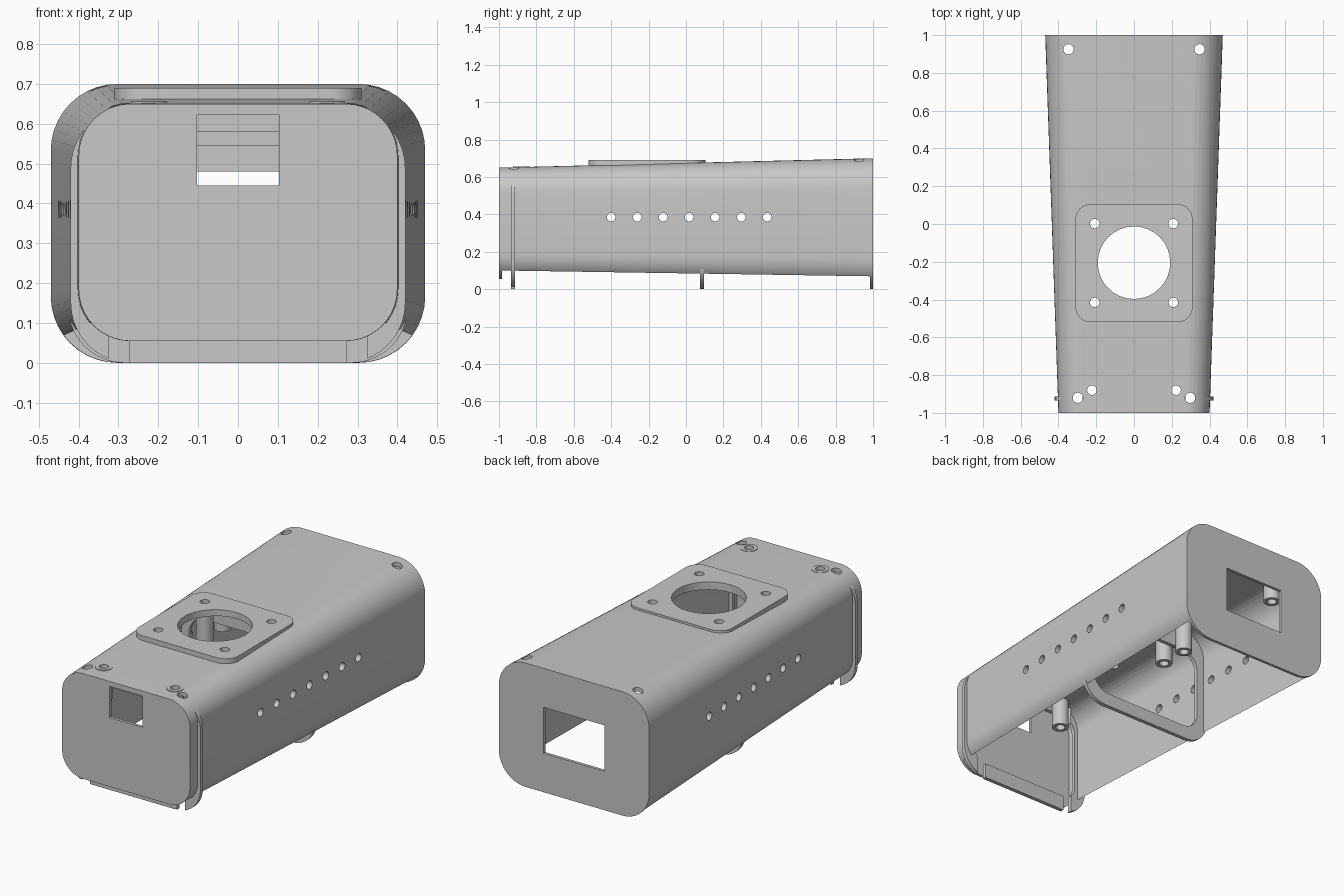
import bpy, bmesh, math
from mathutils import Matrix

cube = bpy.data.objects.get("Cube")
if cube:
    bpy.data.objects.remove(cube, do_unlink=True)

grey = bpy.data.materials.new("mid_grey")
grey.use_nodes = True
colour = (0.58, 0.58, 0.58, 1)
grey.diffuse_color = colour
grey.node_tree.nodes["Principled BSDF"].inputs["Base Color"].default_value = colour


def add(name, bm):
    bmesh.ops.recalc_face_normals(bm, faces=bm.faces)
    mesh = bpy.data.meshes.new(name)
    bm.to_mesh(mesh)
    bm.free()
    mesh.materials.append(grey)
    ob = bpy.data.objects.new(name, mesh)
    bpy.context.collection.objects.link(ob)
    return ob


def rounded(hw, lo, hi, r, n=10):
    """Rounded rectangle outline, centred on the first axis."""
    pts = []
    corners = [(hw - r, hi - r), (r - hw, hi - r), (r - hw, lo + r), (hw - r, lo + r)]
    for q, (cx, cz) in enumerate(corners):
        for i in range(n + 1):
            a = (q + i / n) * math.pi / 2
            pts.append((cx + r * math.cos(a), cz + r * math.sin(a)))
    return pts


def loft(name, ring_a, ring_b):
    bm = bmesh.new()
    a = [bm.verts.new(p) for p in ring_a]
    b = [bm.verts.new(p) for p in ring_b]
    bm.faces.new(a)
    bm.faces.new(b)
    for i in range(len(a)):
        j = (i + 1) % len(a)
        bm.faces.new((a[i], a[j], b[j], b[i]))
    return add(name, bm)


def slab_y(name, shape, y0, y1):
    return loft(name, [(x, y0, z) for x, z in shape], [(x, y1, z) for x, z in shape])


def box(name, x0, x1, y0, y1, z0, z1):
    return slab_y(name, [(x0, z0), (x1, z0), (x1, z1), (x0, z1)], y0, y1)


def cylinder(name, x, y, z0, z1, r):
    bm = bmesh.new()
    bmesh.ops.create_cone(bm, cap_ends=True, segments=32, radius1=r, radius2=r, depth=z1 - z0,
                          matrix=Matrix.Translation((x, y, (z0 + z1) / 2)))
    return add(name, bm)


def cut(target, cutters):
    """Subtract each cutter and remove it."""
    for c in cutters:
        mod = target.modifiers.new("cut", "BOOLEAN")
        mod.object = c
        mod.operation = "DIFFERENCE"
        mod.solver = "EXACT"
        bpy.context.view_layer.objects.active = target
        bpy.ops.object.modifier_apply(modifier=mod.name)
        bpy.data.objects.remove(c, do_unlink=True)


def section(y, side=0, roof=0, drop=0):
    """Cross-section of the tapering housing at depth y, inset and extended downwards."""
    t = (y + 1) / 2
    shape = rounded(0.40 + 0.07 * t - side, 0.055 * (1 - t) - drop,
                    0.65 + 0.05 * t - roof, 0.13 + 0.037 * t - roof)
    return [(x, y, z) for x, z in shape]


parts = []

# Tapered housing with closed ends; its straight-walled cavity opens through the underside
housing = loft("housing", section(-1), section(1))
end, walls = 0.983, (0.032, 0.02, 0.3)
cut(housing, [loft("cavity", section(-end, *walls), section(end, *walls)),
              box("front_window", -0.103, 0.103, -1.1, -0.9, 0.445, 0.622),
              box("back_window", -0.19, 0.19, 0.9, 1.1, 0.22, 0.48)])
parts.append(housing)

# Row of vent holes through both sides
for i in range(7):
    vent = cylinder("vent_cutter", 0, 0, -1, 1, 0.023)
    vent.data.transform(Matrix.Translation((0, -0.4 + 0.139 * i, 0.385))
                        @ Matrix.Rotation(math.pi / 2, 4, "Y"))
    cut(housing, [vent])

# Raised mounting plate on the roof
outline = rounded(0.31, -0.52, 0.105, 0.08)
plate = loft("roof_plate", [(x, y, 0.655) for x, y in outline],
             [(x, y, 0.69) for x, y in outline])
parts.append(plate)
for target in (housing, plate):
    cut(target, [cylinder("port_cutter", 0, -0.205, 0.5, 0.9, 0.192)])
    for x in (-0.208, 0.208):
        for y in (0.002, -0.415):
            cut(target, [cylinder("bolt_cutter", x, y, 0.5, 0.9, 0.025)])

# Closed hoop around the middle of the cavity
hoop = slab_y("middle_hoop", rounded(0.426, 0, 0.672, 0.14), 0.075, 0.097)
cut(hoop, [slab_y("hoop_cutter", rounded(0.36, 0.075, 0.545, 0.10), 0, 0.2)])
parts.append(hoop)

# Front hoop, with a gap towards each end of its bottom edge
front_hoop = slab_y("front_hoop", rounded(0.42, 0, 0.64, 0.15), -0.935, -0.913)
cut(front_hoop, [slab_y("front_hoop_cutter", rounded(0.35, 0.085, 0.58, 0.08), -1, -0.8)])
for x in (-0.298, 0.298):
    cut(front_hoop, [box("gap_cutter", x - 0.026, x + 0.026, -1, -0.8, -0.1, 0.2)])
parts.append(front_hoop)

# Corner screw holes, and hollow posts hanging from the roof
for side, label in ((1, "left"), (-1, "right")):
    for x, y in ((0.347, 0.925), (0.297, -0.92), (0.223, -0.88)):
        for target in (housing, front_hoop):
            cut(target, [cylinder("screw_cutter", side * x, y, 0.45, 0.9, 0.027)])
    for name, x, y, top, through in (("front_post", 0.223, -0.88, 0.656, True),
                                     ("middle_post", 0.208, 0.002, 0.668, True),
                                     ("rear_middle_post", 0.21, 0.165, 0.674, False),
                                     ("back_post", 0.225, 0.88, 0.692, False)):
        post = cylinder(f"{label}_{name}", side * x, y, 0.477, top, 0.045)
        cut(post, [cylinder("bore", side * x, y, 0.4, 0.9 if through else 0.64, 0.025)])
        parts.append(post)

# Smooth shading with crisp edges
bpy.ops.object.select_all(action="DESELECT")
for ob in parts:
    ob.select_set(True)
bpy.context.view_layer.objects.active = housing
bpy.ops.object.shade_smooth_by_angle(angle=math.radians(30))
